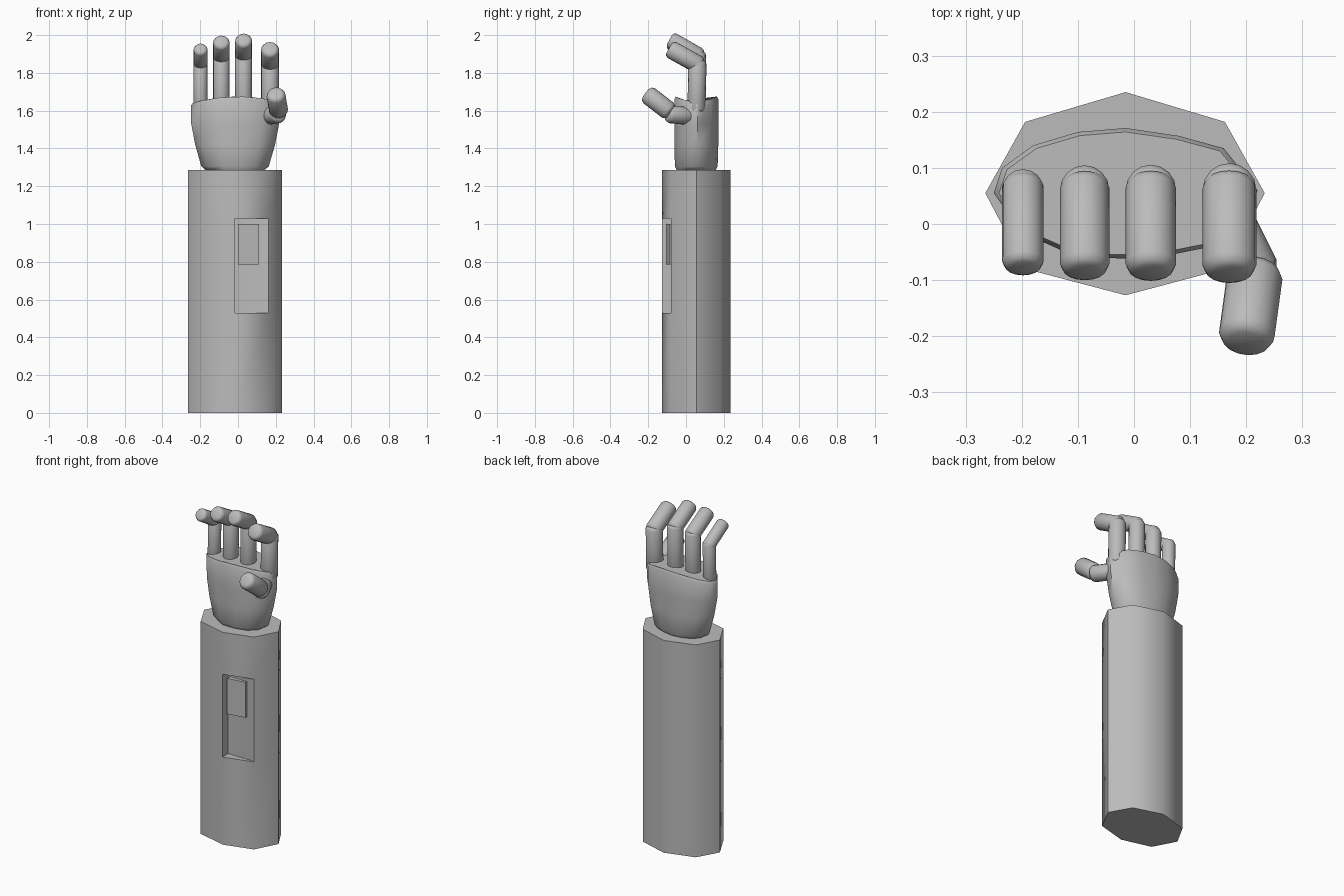
import bpy, bmesh, math
from mathutils import Vector

cube = bpy.data.objects.get("Cube")
if cube:
    bpy.data.objects.remove(cube, do_unlink=True)

grey = bpy.data.materials.new("plain grey")
grey.use_nodes = True
COLOUR = (0.5, 0.5, 0.5, 1)
grey.diffuse_color = COLOUR
grey.node_tree.nodes["Principled BSDF"].inputs["Base Color"].default_value = COLOUR


def finish(name, bm, angle=50):
    bmesh.ops.recalc_face_normals(bm, faces=bm.faces)
    mesh = bpy.data.meshes.new(name)
    bm.to_mesh(mesh)
    bm.free()
    mesh.materials.append(grey)
    obj = bpy.data.objects.new(name, mesh)
    bpy.context.collection.objects.link(obj)
    bpy.ops.object.select_all(action='DESELECT')
    obj.select_set(True)
    bpy.context.view_layer.objects.active = obj
    bpy.ops.object.shade_smooth_by_angle(angle=math.radians(angle))
    return obj


def loft(bm, rings):
    """Skin a stack of closed rings; returns the side faces row by row."""
    rows = [[bm.verts.new(p) for p in ring] for ring in rings]
    n = len(rows[0])
    sides = [[bm.faces.new((a[i], a[(i + 1) % n], b[(i + 1) % n], b[i]))
              for i in range(n)] for a, b in zip(rows, rows[1:])]
    bm.faces.new(rows[0][::-1])
    bm.faces.new(rows[-1])
    return sides


# Forearm: eight-sided sleeve with a pocket sunk into one front face
half = [(-0.015, -0.127), (0.162, -0.08), (0.233, 0.055), (0.162, 0.182), (-0.015, 0.235)]
outline = half + [(-0.265 + 0.233 - x, y) for x, y in half[3:0:-1]]
bm = bmesh.new()
sides = loft(bm, [[(x, y, z) for x, y in outline] for z in (0, 0.53, 1.03, 1.285)])
pocket = sides[1][0]
bmesh.ops.inset_individual(bm, faces=[pocket], thickness=0.006)
floor = bmesh.ops.extrude_discrete_faces(bm, faces=[pocket])["faces"][0]
for v in floor.verts:
    v.co.y = -0.073
    v.co.x = min(v.co.x, 0.14)
finish("forearm", bm)

# Raised block in the upper half of the pocket
bm = bmesh.new()
block = [(0, -0.103), (0.11, -0.085), (0.11, -0.06), (0, -0.06)]
loft(bm, [[(x, y, z) for x, y in block] for z in (0.785, 1.0)])
finish("pocket_block", bm)

# Palm: rounded cross-section widening towards the knuckles
section = [(-0.25, 0.055), (-0.2, -0.015), (-0.1, -0.06), (0.03, -0.062), (0.13, -0.042),
           (0.2, 0), (0.22, 0.06), (0.16, 0.135), (0.08, 0.157), (-0.015, 0.171),
           (-0.1, 0.164), (-0.18, 0.14), (-0.235, 0.1)]
levels = [(1.285, 0.66, 0.88), (1.305, 0.76, 0.97), (1.42, 0.9, 1), (1.53, 0.99, 1),
          (1.66, 1, 1), (1.675, 0.96, 0.94)]
bm = bmesh.new()
loft(bm, [[(-0.017 + (x + 0.017) * sx, 0.055 + (y - 0.055) * sy,
            z - (0.55 * x * x if z > 1.6 else 0)) for x, y in section]
          for z, sx, sy in levels])
finish("palm", bm)


def segment(name, start, end, radius):
    """Round bar with softened ends between two points."""
    start, end = Vector(start), Vector(end)
    axis = end - start
    length = axis.length
    turn = Vector((0, 0, 1)).rotation_difference(axis)
    bevel = radius * 0.4
    stack = [(0, 0.62), (bevel * 0.3, 0.86), (bevel, 1),
             (length - bevel, 1), (length - bevel * 0.3, 0.86), (length, 0.62)]
    bm = bmesh.new()
    loft(bm, [[start + turn @ Vector((radius * s * math.cos(a), radius * s * math.sin(a), z))
               for a in (math.tau * i / 16 for i in range(16))] for z, s in stack])
    finish(name, bm)


# Four fingers: an upright lower bar and a tip bent forward
for name, x, radius, rise in (("little", -0.198, 0.037, 0.0), ("ring", -0.088, 0.044, 0.037),
                              ("middle", 0.03, 0.045, 0.047), ("index", 0.17, 0.048, 0.0)):
    segment(name + "_finger_base", (x, 0.055, 1.59), (x, 0.061, 1.868 + rise), radius)
    segment(name + "_finger_tip", (x, 0.08, 1.835 + rise),
            (x, -0.09 + (0.048 - radius), 1.93 + rise), radius)

# Thumb: base leaving the palm sideways, tip pointing forward and up
segment("thumb_base", (0.155, 0.03, 1.57), (0.22, -0.1, 1.582), 0.047)
segment("thumb_tip", (0.217, -0.08, 1.59), (0.199, -0.212, 1.692), 0.05)
